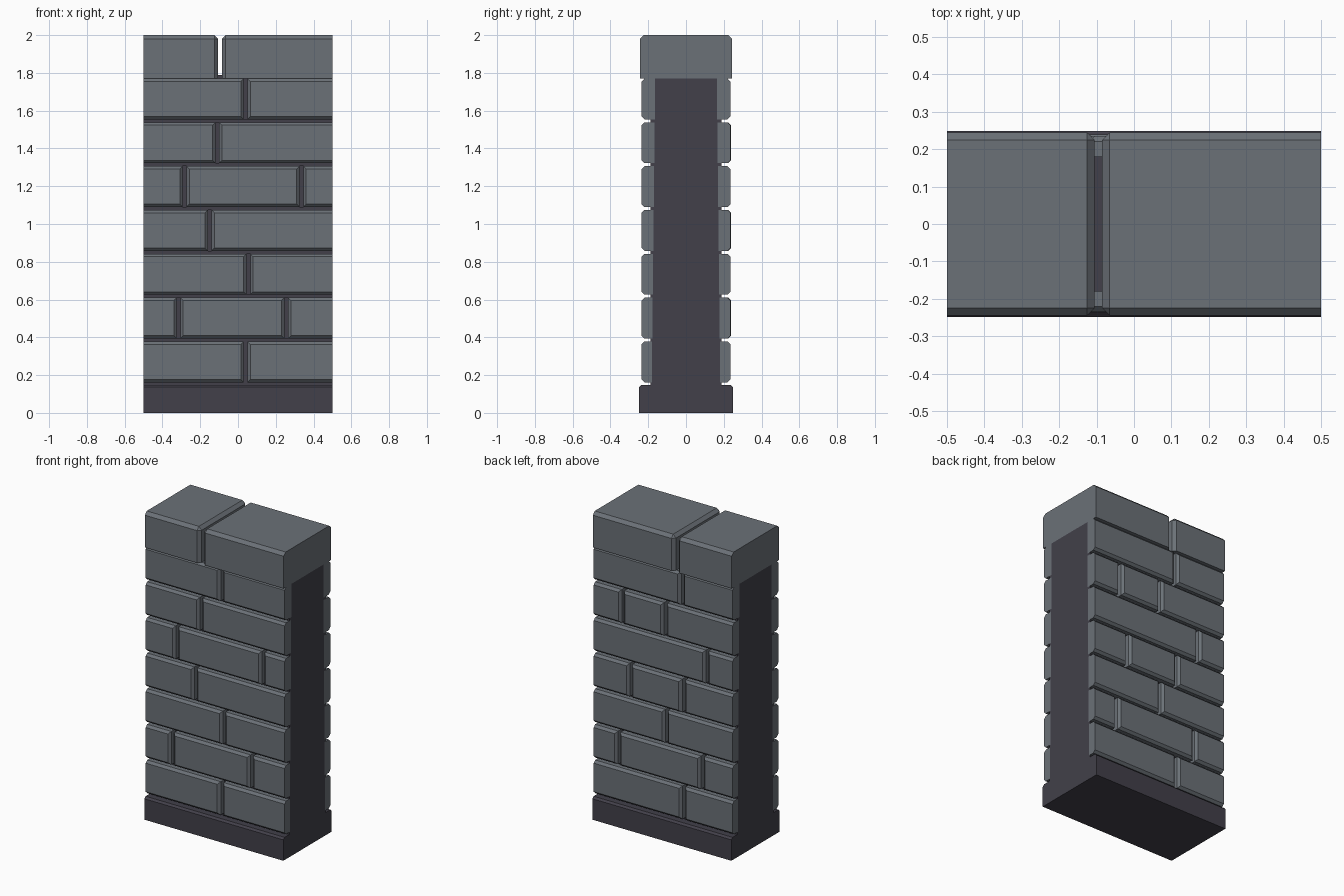
import bpy, bmesh

if "Cube" in bpy.data.objects:
    bpy.data.objects.remove(bpy.data.objects["Cube"])


def material(name, rgb):
    m = bpy.data.materials.new(name)
    m.diffuse_color = (*rgb, 1)
    m.use_nodes = True
    m.node_tree.nodes["Principled BSDF"].inputs["Base Color"].default_value = m.diffuse_color
    return m


STONE = material("grey stone", (0.147, 0.165, 0.186))
MORTAR = material("dark mortar", (0.054, 0.051, 0.068))


def finish(bm, name, mat):
    bmesh.ops.recalc_face_normals(bm, faces=bm.faces)
    me = bpy.data.meshes.new(name)
    bm.to_mesh(me)
    bm.free()
    me.materials.append(mat)
    ob = bpy.data.objects.new(name, me)
    bpy.context.collection.objects.link(ob)
    return ob


def block(name, mat, lo, hi, chamfer=0, rule=None):
    """Box between two corners; edges whose midpoint passes the rule are chamfered."""
    bm = bmesh.new()
    bmesh.ops.create_cube(bm, size=1)
    for v in bm.verts:
        v.co = [hi[i] if v.co[i] > 0 else lo[i] for i in range(3)]
    if rule:
        edges = [e for e in bm.edges if rule((e.verts[0].co + e.verts[1].co) / 2)]
        bmesh.ops.bevel(bm, geom=edges, offset=chamfer, segments=1, affect='EDGES')
    return finish(bm, name, mat)


def near(a, b):
    return abs(a - b) < 1e-4


# Course layout
ROWS, PITCH, HEIGHT, FIRST_TOP = 7, 0.232, 0.216, 0.378
FACE, GAP, BASE_TOP, CAP_BOTTOM = 0.235, 0.01, 0.148, 1.77
row_top = lambda i: FIRST_TOP + PITCH * i
inner = lambda i: 0.18 - 0.0025 * i

# Joint positions per course, bottom to top
FRONT = [[0.04], [-0.315, 0.255], [0.055], [-0.15], [-0.283, 0.336], [-0.11], [0.04]]
BACK = [[-0.14], [-0.275, 0.325], [-0.015], [-0.14, 0.24], [-0.307], [-0.01, 0.298], [-0.13]]


def spans(joints):
    """Split the wall length at its joints."""
    xs = [-0.5] + [x + s for x in joints for s in (-GAP, GAP)] + [0.5]
    return list(zip(xs[::2], xs[1::2]))


# Bricks on both faces, chamfered around the outer face but cut flush at the wall ends
for side, label, layout in ((-1, "front", FRONT), (1, "back", BACK)):
    for i, joints in enumerate(layout):
        top = row_top(i)
        for k, (x0, x1) in enumerate(spans(joints)):
            middle = side > 0 and 0 < k < len(joints)
            face = FACE + (0.004 if middle else 0)
            y0, y1 = sorted((side * inner(i), side * face))
            block(f"{label}_brick_{i + 1}_{k + 1}", STONE,
                  (x0, y0, top - HEIGHT), (x1, y1, top), 0.015,
                  lambda c: near(c.y, side * face) and abs(c.x) < 0.4999)

# Core: stepped profile filling the wall and the joints between courses
half = [(0.187, BASE_TOP)]
for i in range(ROWS):
    z1 = row_top(i)
    z0 = z1 - HEIGHT
    half += [(0.187, z0), (inner(i), z0), (inner(i), z1)]
    if i < ROWS - 1:
        half.append((0.187, z1))
bm = bmesh.new()
profile = half + [(-y, z) for y, z in reversed(half)]
f = bm.faces.new([bm.verts.new((-0.5, y, z)) for y, z in profile])
ext = bmesh.ops.extrude_face_region(bm, geom=[f])
bmesh.ops.translate(bm, vec=(1, 0, 0),
                    verts=[g for g in ext["geom"] if isinstance(g, bmesh.types.BMVert)])
finish(bm, "mortar_core", MORTAR)

# Base plinth with chamfered long top edges
block("base", MORTAR, (-0.5, -0.248, 0), (0.5, 0.248, BASE_TOP), 0.012,
      lambda c: near(c.z, BASE_TOP) and near(abs(c.y), 0.248))

# Two cap stones, chamfered on the long top edges and around the joint
for k, (x0, x1) in enumerate(spans([-0.095])):
    block(f"cap_stone_{k + 1}", STONE, (x0, -0.244, CAP_BOTTOM), (x1, 0.244, 2), 0.02,
          lambda c: abs(c.x) < 0.4999 and c.z > CAP_BOTTOM + 0.01
          and (near(c.z, 2) or near(abs(c.y), 0.244)))

# Mortar visible at the bottom of the cap joint
block("cap_joint_filler", MORTAR, (-0.13, -0.18, 1.768), (-0.06, 0.18, 1.79))
